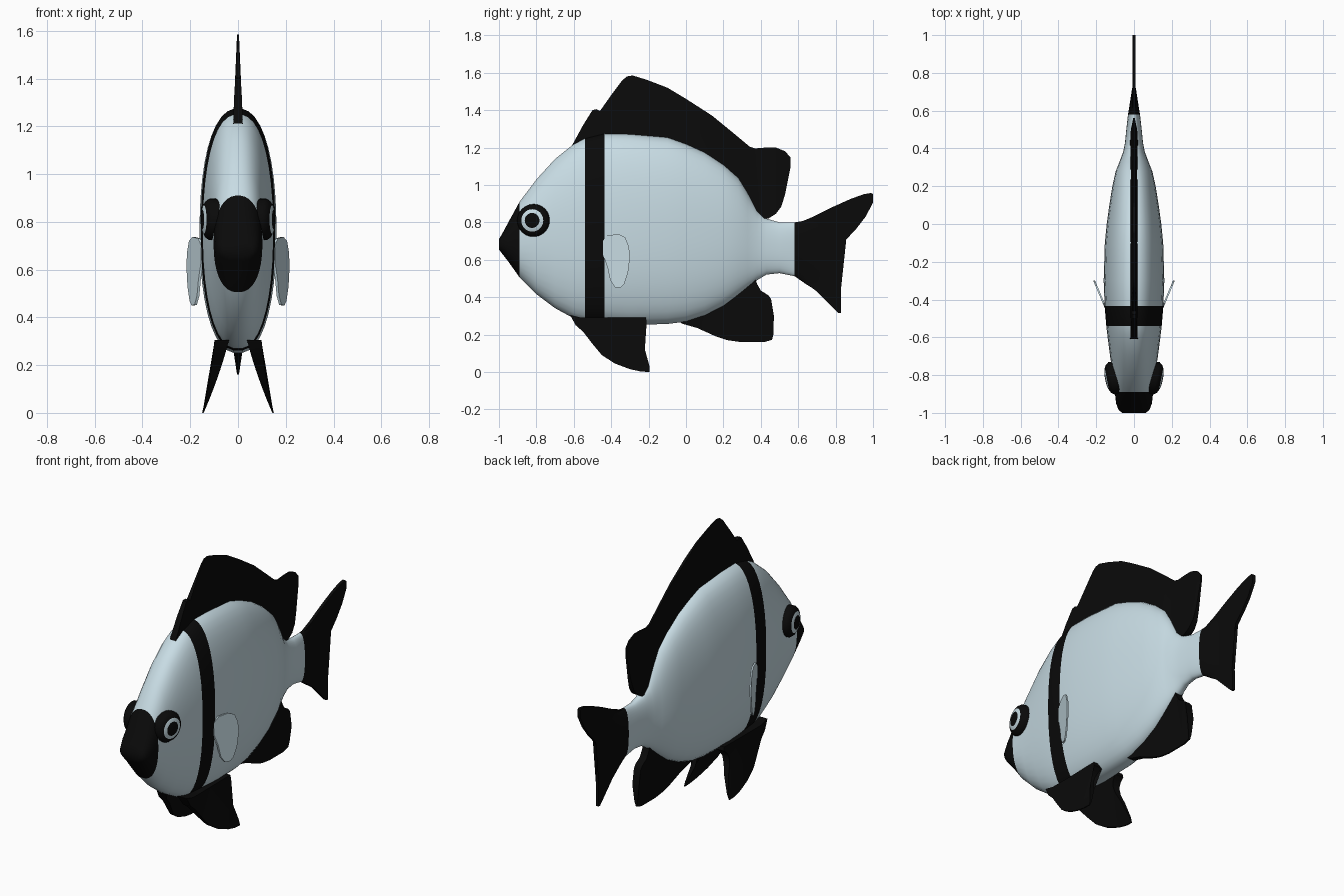
import bpy, bmesh, math
from mathutils import Matrix


def material(name, rgb):
    m = bpy.data.materials.new(name)
    m.diffuse_color = (*rgb, 1)
    return m


SILVER = material("silver_blue", (0.58, 0.72, 0.78))
BLACK = material("black", (0.003, 0.003, 0.003))


def finish(bm, name, mats, angle=40):
    bmesh.ops.recalc_face_normals(bm, faces=bm.faces)
    me = bpy.data.meshes.new(name)
    bm.to_mesh(me)
    bm.free()
    for m in mats:
        me.materials.append(m)
    me.polygons.foreach_set("use_smooth", [True] * len(me.polygons))
    me.set_sharp_from_angle(angle=math.radians(angle))
    ob = bpy.data.objects.new(name, me)
    bpy.context.collection.objects.link(ob)
    return ob


def loft(bm, rings):
    """Skin closed rings of points and cap both ends."""
    vr = [[bm.verts.new(p) for p in r] for r in rings]
    n = len(vr[0])
    for a, b in zip(vr, vr[1:]):
        for i in range(n):
            j = (i + 1) % n
            bm.faces.new((a[i], a[j], b[j], b[i]))
    bm.faces.new(vr[0])
    bm.faces.new(vr[-1])


def fin(name, outline, mid, half, mat):
    """Thin plate from a (y, z) outline; mid and half give its x position and half thickness."""
    bm = bmesh.new()
    sides = []
    for s in (1, -1):
        sides.append([bm.verts.new((mid(y, z) + s * half(y, z), y, z)) for y, z in outline])
    n = len(outline)
    for i in range(n):
        j = (i + 1) % n
        bm.faces.new((sides[0][i], sides[0][j], sides[1][j], sides[1][i]))
    caps = [bm.faces.new(v) for v in sides]
    bmesh.ops.triangulate(bm, faces=caps)
    return finish(bm, name, [mat], 35)


# Body stations: y, top z, bottom z, half width
STATIONS = [
    (-1.00, 0.71, 0.655, 0.062), (-0.985, 0.735, 0.635, 0.082), (-0.95, 0.80, 0.59, 0.095),
    (-0.89, 0.91, 0.505, 0.102), (-0.80, 1.03, 0.415, 0.112), (-0.70, 1.14, 0.34, 0.127),
    (-0.60, 1.22, 0.285, 0.140), (-0.54, 1.25, 0.268, 0.147), (-0.435, 1.275, 0.26, 0.156),
    (-0.30, 1.272, 0.25, 0.161), (-0.10, 1.255, 0.255, 0.155), (0.00, 1.22, 0.268, 0.145),
    (0.10, 1.175, 0.30, 0.131), (0.20, 1.11, 0.35, 0.115), (0.28, 1.04, 0.41, 0.097),
    (0.33, 0.96, 0.45, 0.077), (0.38, 0.865, 0.49, 0.058), (0.43, 0.82, 0.52, 0.048),
    (0.50, 0.80, 0.528, 0.041), (0.58, 0.80, 0.512, 0.032), (0.64, 0.81, 0.47, 0.022),
    (0.72, 0.845, 0.42, 0.010),
]
SEG = 40


def spow(v, e):
    return math.copysign(abs(v) ** e, v)


rings = []
for y, top, bot, w in STATIONS:
    c, h = (top + bot) / 2, (top - bot) / 2
    ring = []
    for i in range(SEG):
        a = 2 * math.pi * (i + 0.5) / SEG
        ring.append((w * spow(math.cos(a), 0.85), y, c + h * spow(math.sin(a), 0.9)))
    rings.append(ring)
bm = bmesh.new()
loft(bm, rings)
# Painted muzzle, shoulder band and tail root
for f in bm.faces:
    y = f.calc_center_median().y
    f.material_index = int(y < -0.89 or -0.54 < y < -0.435 or y > 0.58)
finish(bm, "body", [SILVER, BLACK], 50)

# Dorsal fin
DORSAL = [(-0.61, 1.21), (-0.55, 1.32), (-0.50, 1.40), (-0.48, 1.405), (-0.46, 1.395),
          (-0.40, 1.48), (-0.34, 1.56), (-0.315, 1.58), (-0.285, 1.585), (-0.21, 1.562),
          (-0.10, 1.52), (0.0, 1.46), (0.14, 1.37), (0.25, 1.28), (0.34, 1.205),
          (0.37, 1.195), (0.43, 1.20), (0.48, 1.20), (0.53, 1.18), (0.56, 1.145),
          (0.56, 1.10), (0.53, 0.95), (0.51, 0.885), (0.48, 0.845), (0.44, 0.82),
          (0.41, 0.82), (0.37, 0.86), (0.30, 0.96), (0.18, 1.08), (0.0, 1.17),
          (-0.2, 1.22), (-0.45, 1.22)]


def dorsal_half(y, z):
    base = 1.26 if y < 0 else 1.26 - 0.9 * y
    return max(0.004, min(0.02, 0.02 - 0.06 * (z - base)))


fin("dorsal_fin", DORSAL, lambda y, z: 0, dorsal_half, BLACK)

# Tail fin
TAIL = [(0.59, 0.79), (0.62, 0.805), (0.68, 0.83), (0.78, 0.88), (0.88, 0.925), (0.95, 0.95),
        (0.99, 0.957), (1.0, 0.95), (1.0, 0.905), (0.96, 0.83), (0.91, 0.765), (0.84, 0.69),
        (0.815, 0.65), (0.81, 0.60), (0.825, 0.50), (0.83, 0.42), (0.83, 0.315),
        (0.815, 0.315), (0.76, 0.37), (0.70, 0.43), (0.64, 0.475), (0.59, 0.51)]
fin("tail_fin", TAIL, lambda y, z: 0, lambda y, z: 0.009, BLACK)

# Anal fin
ANAL = [(-0.05, 0.28), (-0.02, 0.258), (0.06, 0.235), (0.16, 0.19), (0.22, 0.17), (0.29, 0.16),
        (0.42, 0.16), (0.46, 0.172), (0.467, 0.20), (0.47, 0.30), (0.455, 0.39), (0.44, 0.41),
        (0.40, 0.435), (0.38, 0.47), (0.37, 0.50), (0.28, 0.46), (0.15, 0.37), (0.05, 0.31)]
fin("anal_fin", ANAL, lambda y, z: 0,
    lambda y, z: max(0.004, min(0.022, 0.004 + 0.15 * (z - 0.16))), BLACK)

# Paired fins and eyes
PELVIC = [(-0.62, 0.305), (-0.59, 0.25), (-0.55, 0.215), (-0.50, 0.15), (-0.45, 0.09),
          (-0.38, 0.045), (-0.30, 0.015), (-0.24, 0.002), (-0.195, 0.0), (-0.195, 0.03),
          (-0.22, 0.12), (-0.245, 0.18), (-0.25, 0.22), (-0.235, 0.25), (-0.21, 0.27),
          (-0.215, 0.292), (-0.40, 0.29), (-0.56, 0.29)]
PECTORAL = [(-0.445, 0.70), (-0.42, 0.73), (-0.36, 0.737), (-0.325, 0.72), (-0.305, 0.67),
            (-0.30, 0.61), (-0.31, 0.53), (-0.33, 0.47), (-0.35, 0.45), (-0.38, 0.452),
            (-0.405, 0.49), (-0.42, 0.56), (-0.445, 0.63)]
# Eye profile: radius, outward offset
EYE = [(0.087, -0.04), (0.087, 0.012), (0.076, 0.027), (0.060, 0.036), (0.040, 0.042), (0.015, 0.045)]

for s, side in ((1, "left"), (-1, "right")):
    fin("pelvic_fin_" + side, PELVIC,
        lambda y, z: s * (0.147 - 0.35 * z + 0.3 * z * z),
        lambda y, z: 0.003 + 0.09 * z, BLACK)
    fin("pectoral_fin_" + side, PECTORAL,
        lambda y, z: s * (0.150 + 0.42 * (y + 0.445)),
        lambda y, z: 0.005, SILVER)

    bm = bmesh.new()
    loft(bm, [[(o, r * math.cos(2 * math.pi * i / 32), r * math.sin(2 * math.pi * i / 32))
               for i in range(32)] for r, o in EYE])
    for f in bm.faces:
        c = f.calc_center_median()
        r = math.hypot(c.y, c.z)
        f.material_index = 0 if c.x > 0 and 0.040 < max(math.hypot(v.co.y, v.co.z) for v in f.verts) < 0.061 \
            and r > 0.04 else 1
    bm.transform(Matrix.Diagonal((s, 1, 1, 1)) @ Matrix.Translation((0.108, -0.815, 0.81))
                 @ Matrix.Rotation(math.radians(-11), 4, 'Z'))
    finish(bm, "eye_" + side, [SILVER, BLACK], 45)
